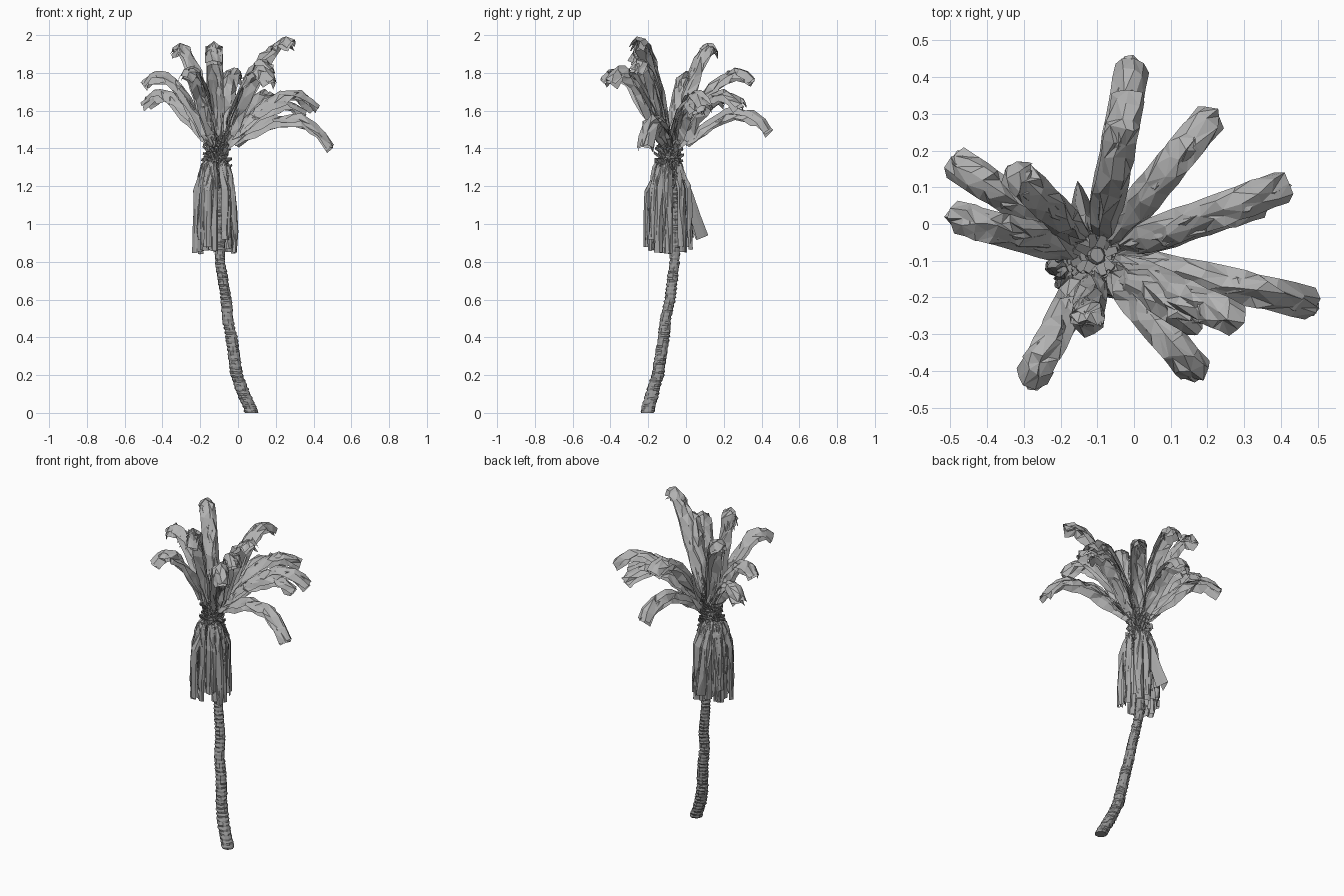
import bpy, bmesh, math, random
from mathutils import Vector

if "Cube" in bpy.data.objects:
    bpy.data.objects.remove(bpy.data.objects["Cube"])

random.seed(4)
CX, CY = -0.1, -0.085          # crown centre


def grey(name, v):
    m = bpy.data.materials.new(name)
    m.diffuse_color = (v, v, v, 1)
    m.use_nodes = True
    m.node_tree.nodes["Principled BSDF"].inputs["Base Color"].default_value = m.diffuse_color
    return m


BARK, DRY, LEAF = grey("bark", .3), grey("dry_leaf", .38), grey("leaf", .45)


def finish(bm, name, mat):
    me = bpy.data.meshes.new(name)
    bm.to_mesh(me)
    bm.free()
    me.materials.append(mat)
    ob = bpy.data.objects.new(name, me)
    bpy.context.collection.objects.link(ob)
    return ob


def jit(a):
    return random.uniform(-a, a)


def bezier(p, t):
    s = 1 - t
    return p[0]*s**3 + p[1]*3*s*s*t + p[2]*3*s*t*t + p[3]*t**3


def ribbon(bm, path, out, width, fold, crumple):
    """Folded, crumpled strip along path: raised midrib, edges dropping on both sides."""
    side = out.cross(Vector((0, 0, 1))).normalized()
    rows = []
    n = len(path)
    for i, p in enumerate(path):
        tan = (path[min(i+1, n-1)] - path[max(i-1, 0)]).normalized()
        nor = side.cross(tan).normalized()
        w = width(i/(n-1))
        row = []
        for s, drop in ((-1, 1), (-0.55, 0.3), (0, 0), (0.55, 0.3), (1, 1)):
            edge = 0.25 if abs(s) == 1 else 0.9
            q = p + side*(s*w/2 + jit(crumple*edge)) - nor*(drop*fold*w + jit(crumple))
            row.append(bm.verts.new(q + tan*jit(crumple*(1.6 if 0 < i < n-1 else .2))))
        rows.append(row)
    for a, b in zip(rows, rows[1:]):
        for k in range(4):
            if random.random() < 0.5:
                bm.faces.new((a[k], a[k+1], b[k+1]))
                bm.faces.new((a[k], b[k+1], b[k]))
            else:
                bm.faces.new((a[k], a[k+1], b[k]))
                bm.faces.new((a[k+1], b[k+1], b[k]))


# Trunk: rough ringed tube along a bent path (z, x, y, radius)
PATH = [(0, .075, -.205, .036), (.1, .03, -.18, .035), (.2, -.007, -.15, .033),
        (.4, -.035, -.118, .031), (.5, -.055, -.108, .029), (.6, -.062, -.085, .029),
        (.8, -.095, -.06, .026), (1.0, -.095, -.056, .026), (1.2, -.1, -.07, .034),
        (1.3, -.112, -.088, .05), (1.4, -.112, -.088, .045), (1.5, -.1, -.085, .02)]


def trunk_at(z):
    for a, b in zip(PATH, PATH[1:]):
        if z <= b[0]:
            t = (z - a[0])/(b[0] - a[0])
            return [a[k] + (b[k] - a[k])*t for k in (1, 2, 3)]
    return PATH[-1][1:]


bm = bmesh.new()
prev, N, RINGS = None, 12, 130
for i in range(RINGS + 1):
    z = 1.5*i/RINGS
    x, y, r = trunk_at(z)
    r *= 1.06 if i % 2 else 0.94
    ring = []
    for k in range(N):
        a = 2*math.pi*k/N
        rr = r + jit(.0025)
        h = z + (jit(.003) if i else 0)
        ring.append(bm.verts.new((x + rr*math.cos(a), y + rr*math.sin(a), h)))
    if prev:
        for k in range(N):
            bm.faces.new((prev[k], prev[(k+1) % N], ring[(k+1) % N], ring[k]))
    else:
        bm.faces.new(ring[::-1])
    prev = ring
bm.faces.new(prev)
finish(bm, "trunk", BARK)

# Cut leaf stubs spiralling round the neck
bm = bmesh.new()
for i in range(190):
    a = i*2.39996
    z = 1.2 + 0.28*i/190
    x, y, r = trunk_at(z)
    out = Vector((math.cos(a), math.sin(a), 0))
    side = Vector((-out.y, out.x, 0))
    base = Vector((x, y, z)) + out*r*0.75
    tip = base + out*random.uniform(.02, .045) + Vector((0, 0, random.uniform(.0, .04)))
    low = [bm.verts.new(base + side*.014), bm.verts.new(base - side*.014),
           bm.verts.new(base - Vector((0, 0, .02)))]
    top = [bm.verts.new(tip + side*.009), bm.verts.new(tip - side*.009),
           bm.verts.new(tip + out*.004 - Vector((0, 0, .012)))]
    for k in range(3):
        j = (k+1) % 3
        bm.faces.new((low[k], low[j], top[j], top[k]))
    bm.faces.new(top)
finish(bm, "leaf_stubs", BARK)

# Green fronds: tip x, y, z and the height of the arch
FRONDS = [(.00, .455, 1.51, 1.61), (-.01, .365, 1.77, 1.82), (.222, .308, 1.64, 1.71),
          (.425, .11, 1.63, 1.715), (.505, -.22, 1.42, 1.575), (.295, -.27, 1.97, 1.96),
          (.19, -.28, 1.82, 1.87), (.185, -.42, 1.76, 1.83), (-.292, -.44, 1.78, 1.83),
          (-.135, -.30, 1.86, 1.96), (-.505, .178, 1.65, 1.705), (-.51, .025, 1.76, 1.805),
          (-.34, .16, 1.915, 1.94), (.36, .07, 1.60, 1.66)]
for i, (x, y, z, peak) in enumerate(FRONDS):
    bm = bmesh.new()
    out = Vector((x - CX, y - CY, 0)).normalized()
    b = Vector((CX, CY, 1.41)) + out*.035
    tip = Vector((x, y, z))
    z1 = b.z + (peak - b.z)*0.7
    z2 = (peak - .027*b.z - .189*z1 - .343*z)/.441
    p1, p2 = b.lerp(tip, .25), b.lerp(tip, .68)
    p1.z, p2.z = z1, z2
    path = [bezier((b, p1, p2, tip), t/11) for t in range(12)]
    ribbon(bm, path, out, lambda t: .035 + .057*min(1, t/.15), .38, .012)
    # inner leaflets folded under the midrib
    under = [p - Vector((0, 0, .012)) for p in path[1:]]
    ribbon(bm, under, out, lambda t: .055 + .025*min(1, t/.15), .6, .013)
    finish(bm, "frond_%02d" % (i+1), LEAF)

# Skirt of dead fronds hanging against the trunk
bm = bmesh.new()
for i in range(36):
    a = 2*math.pi*i/36 + jit(.06)
    deg = math.degrees(a) % 360
    if 270 < deg < 298 or 7 < deg < 34:      # gaps where the trunk shows
        continue
    out = Vector((math.cos(a), math.sin(a), 0))
    r = random.uniform(.085, .12)*(1 + .14*abs(out.y))
    bottom = random.choice((.85, .86, .88, .92))
    c = Vector((-.12, -.095, 0))
    prof = [(.05, 1.34), (.075, 1.31), (.09, 1.26), (r*.94, 1.19), (r, 1.08), (r, .97), (r, bottom)]
    path = [c + out*(q + jit(.004)) + Vector((0, 0, h + jit(.01))) for q, h in prof]
    ribbon(bm, path, out, lambda t: .022 + .024*min(1, t/.4), .4, .006)
# one stray frond sticking out at the back
out = Vector((-.15, 1, 0)).normalized()
path = [Vector(p) for p in ((-.12, -.06, 1.34), (-.125, -.01, 1.27), (-.135, .035, 1.16),
                            (-.145, .075, 1.04), (-.153, .115, .94))]
ribbon(bm, path, out, lambda t: .03 + .025*t, 1.2, .005)
finish(bm, "dead_frond_skirt", DRY)
